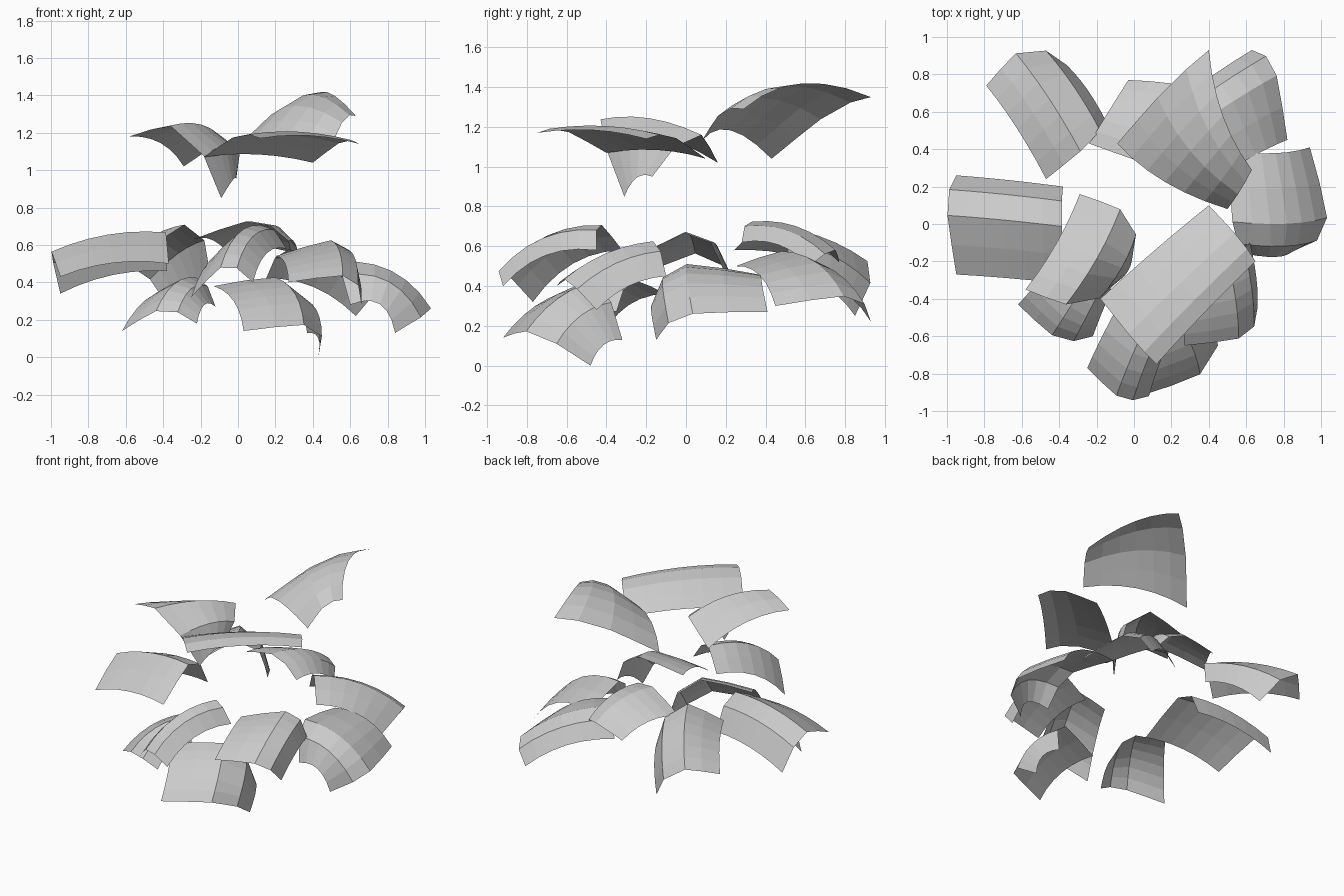
import bpy, bmesh
from mathutils import Vector

if "Cube" in bpy.data.objects:
    bpy.data.objects.remove(bpy.data.objects["Cube"])

SEGMENTS = 6      # steps along each leaf


def leaf(name, inner_flat, inner_fold, outer_flat, outer_fold, arch, crown,
         ridge=0.55, splay=0.5):
    """Thin creased leaf: four corners, lengthwise arch, crosswise crown.
    splay fans the crown out past the two ends."""
    a, b, c, d = map(Vector, (inner_flat, inner_fold, outer_flat, outer_fold))
    along = (c + d - a - b).normalized()
    normal = along.cross(b + d - a - c).normalized()
    if normal.z < 0:
        normal = -normal
    # creased cross-section: broad flat side, ridge, two-step folded side
    section = [(0, 0), (ridge / 2, 0.54), (ridge, 1),
               (ridge + (1 - ridge) * 0.6, 0.8), (1, 0)]
    bm = bmesh.new()
    rows = []
    for i in range(SEGMENTS + 1):
        t = i / SEGMENTS
        lift = normal * arch * 4 * t * (1 - t)
        out = normal + along * splay * (2 * t - 1)
        rows.append([bm.verts.new(a.lerp(c, t).lerp(b.lerp(d, t), v) + lift + out * crown * h)
                     for v, h in section])
    for r, s in zip(rows, rows[1:]):
        for j in range(len(section) - 1):
            bm.faces.new((r[j], r[j + 1], s[j + 1], s[j]))
    bmesh.ops.recalc_face_normals(bm, faces=bm.faces)
    if sum(f.normal.z for f in bm.faces) < 0:
        bmesh.ops.reverse_faces(bm, faces=bm.faces)
    mesh = bpy.data.meshes.new(name)
    bm.to_mesh(mesh)
    bm.free()
    obj = bpy.data.objects.new(name, mesh)
    bpy.context.collection.objects.link(obj)
    return obj


# Upper tier, spreading upwards
leaf("upper_back_leaf", (-.09, .43, 1.04), (.40, .93, 1.35),
     (.50, .08, 1.13), (.63, .29, 1.29), .11, .05, .5, .3)
leaf("upper_front_leaf", (-.18, -.40, 1.07), (.12, -.75, 1.17),
     (.40, .10, 1.04), (.65, -.20, 1.14), .03, .05, .55, .2)
leaf("upper_left_leaf", (-.29, .16, 1.02), (-.01, -.17, .95),
     (-.58, -.35, 1.18), (-.09, -.31, .85), .05, .19, .36, .4)

# Middle ring
leaf("left_leaf", (-.37, -.32, .50), (-.38, .20, .46),
     (-.95, -.27, .43), (-.95, .26, .34), .04, .19, .55, .1)
leaf("back_left_leaf", (-.47, .24, .58), (-.15, .55, .45),
     (-.79, .74, .47), (-.36, .85, .25), .04, .18, .38, .35)
leaf("back_leaf", (-.24, .43, .63), (.27, .28, .62),
     (-.03, .77, .52), (.33, .62, .50), .05, .09)
leaf("front_middle_leaf", (-.02, -.32, .58), (.26, -.45, .58),
     (-.25, -.77, .32), (.08, -.92, .40), .07, .13, .6, .15)
leaf("front_right_leaf", (.20, -.25, .54), (.62, -.10, .45),
     (.27, -.65, .40), (.66, -.45, .28), .04, .14, .6, .3)

# Lower ring, drooping to the ground
leaf("right_leaf", (.50, .39, .44), (.60, -.16, .28),
     (.94, .41, .27), (.84, -.15, .13), .09, .14, .62, .75)
leaf("back_right_leaf", (.45, .25, .50), (.15, .60, .42),
     (.82, .45, .30), (.63, .93, .22), .06, .12, .6, .3)
leaf("front_left_leaf", (-.35, -.10, .36), (-.12, -.35, .27),
     (-.62, -.43, .14), (-.22, -.60, .18), .06, .11, .55, .35)
leaf("front_low_leaf", (-.13, -.57, .38), (.37, -.32, .13),
     (.03, -.92, .14), (.43, -.48, .00), .05, .18, .5, .35)
